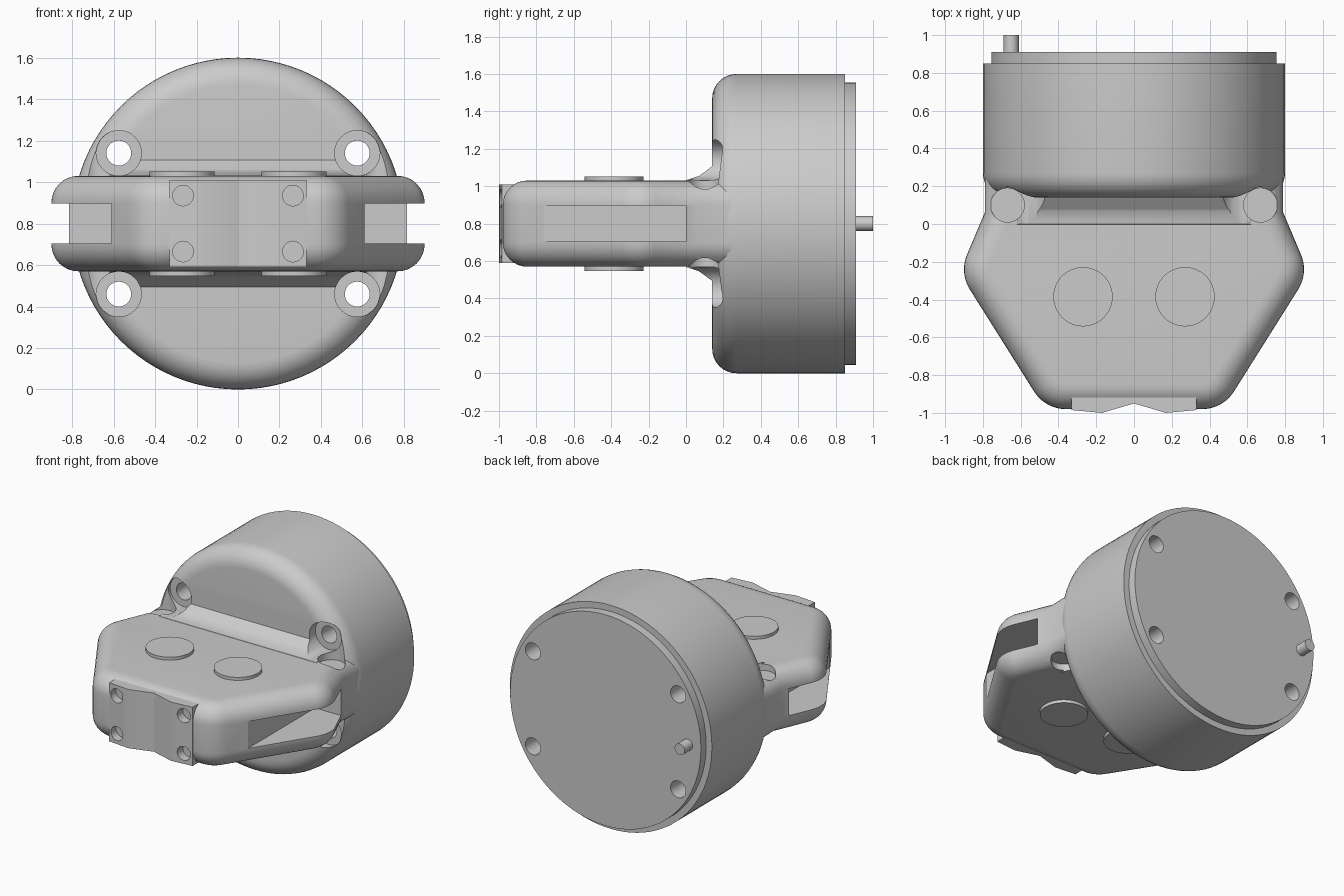
import bpy, bmesh
from math import sin, cos, pi, atan2, radians

if "Cube" in bpy.data.objects:
    bpy.data.objects.remove(bpy.data.objects["Cube"])


def finish(name, bm):
    bmesh.ops.recalc_face_normals(bm, faces=bm.faces)
    me = bpy.data.meshes.new(name)
    bm.to_mesh(me)
    bm.free()
    ob = bpy.data.objects.new(name, me)
    bpy.context.collection.objects.link(ob)
    return ob


def loft(name, rings):
    """Closed solid through rings of 3D points, capped at both ends."""
    bm = bmesh.new()
    vs = [[bm.verts.new(p) for p in ring] for ring in rings]
    n = len(rings[0])
    for a, b in zip(vs, vs[1:]):
        for i in range(n):
            j = (i + 1) % n
            bm.faces.new((a[i], a[j], b[j], b[i]))
    bm.faces.new(vs[0])
    bm.faces.new(vs[-1])
    return finish(name, bm)


def lathe(name, profile, centre, axis='Y', n=48):
    """Revolve (radius, position) pairs about an axis."""
    u, v = centre
    rings = []
    for r, t in profile:
        ring = [(u + r * cos(2 * pi * i / n), v + r * sin(2 * pi * i / n)) for i in range(n)]
        rings.append([(a, t, b) if axis == 'Y' else (a, b, t) for a, b in ring])
    return loft(name, rings)


def prism(name, pts, lo, hi, axis='Z'):
    place = (lambda a, b, t: (a, b, t)) if axis == 'Z' else (lambda a, b, t: (t, a, b))
    return loft(name, [[place(a, b, t) for a, b in pts] for t in (lo, hi)])


def offset_outline(core, r, steps=10):
    """Counter-clockwise polygon grown by r: round outer corners, mitred inner ones."""
    out, n = [], len(core)
    for i, (x, y) in enumerate(core):
        px, py = core[i - 1]
        qx, qy = core[(i + 1) % n]
        a0 = atan2(y - py, x - px) - pi / 2
        a1 = atan2(qy - y, qx - x) - pi / 2
        sweep = (a1 - a0 + pi) % (2 * pi) - pi
        if sweep < 0:
            a, d = a0 + sweep / 2, r / cos(sweep / 2)
            out.append((x + d * cos(a), y + d * sin(a)))
            continue
        for k in range(steps + 1):
            a = a0 + sweep * k / steps
            out.append((x + r * cos(a), y + r * sin(a)))
    return out


def cut(ob, cutters):
    bpy.context.view_layer.objects.active = ob
    for c in cutters:
        m = ob.modifiers.new('cut', 'BOOLEAN')
        m.operation, m.solver, m.object = 'DIFFERENCE', 'EXACT', c
        bpy.ops.object.modifier_apply(modifier=m.name)


arc = [k * pi / 16 for k in range(9)]

# Round body with a rolled front rim
R, F = 0.8, 0.13
body = lathe('round_body',
             [(R - F + F * sin(a), 0.14 + F - F * cos(a)) for a in arc] + [(R, 0.85)],
             (0, 0.8), n=96)
# Rear cover and locating pin
cover = lathe('rear_cover', [(0.755, 0.84), (0.755, 0.91)], (0, 0.8), n=96)
pin = lathe('locating_pin', [(0.04, 0.9), (0.04, 1.0)], (-0.65, 0.8), n=24)

# Hexagonal front block, rounded in plan and along its upper and lower edges
half = [(0.36, -0.78), (0.70, -0.24), (0.59, 0.02), (0.59, 0.3)]
core = half + [(-x, y) for x, y in reversed(half)]
layers = [(F * (1 - sin(a)), 0.57 + F - F * cos(a)) for a in arc]
layers = layers + [(d, 1.6 - z) for d, z in reversed(layers)]
block = loft('front_block',
             [[(x, y, z) for x, y in offset_outline(core, 0.2 - d)] for d, z in layers])

# Contact plate on the front of the block
plate = prism('contact_plate',
              [(-0.33, -0.9), (-0.33, -0.985), (-0.17, -1.0), (0, -0.95),
               (0.17, -1.0), (0.33, -0.985), (0.33, -0.9)], 0.59, 1.01)

# Sloped webs joining block and body, round pads above and below
webs = []
for s, side in ((1, 'upper'), (-1, 'lower')):
    z = lambda h: 0.8 + s * h
    webs.append(prism(side + '_web',
                      [(-0.01, z(0.22)), (0.0, z(0.232)), (0.07, z(0.255)), (0.145, z(0.31)),
                       (0.25, z(0.36)), (0.25, z(0.22))], -0.62, 0.62, 'X'))
    for x in (-0.27, 0.27):
        lathe(side + '_pad', [(0.157, z(0.2)), (0.157, z(0.252))], (x, -0.385), 'Z')

# Cutters: mounting holes, ear recesses, side slots, front groove, contact holes
bores, recesses, slots, contacts = [], [], [], []
for sx in (-1, 1):
    slots.append(prism('slot_cutter', [(sx * 0.61, -1.1), (sx * 1.1, -1.1),
                                       (sx * 1.1, 0.0), (sx * 0.61, 0.0)], 0.704, 0.896))
    for sz in (-1, 1):
        bores.append(lathe('bore_cutter', [(0.109, -0.1), (0.109, 0.21), (0.06, 0.21), (0.06, 1.1)],
                           (sx * 0.575, 0.8 + sz * 0.34), n=32))
        recesses.append(lathe('recess_cutter', [(0.09, 0.8 + sz * 0.185), (0.09, 0.8 + sz * 0.42)],
                              (sx * 0.67, 0.1), 'Z', 32))
        contacts.append(lathe('contact_cutter', [(0.05, -1.1), (0.05, -0.93)],
                              (sx * 0.265, 0.8 + sz * 0.135), n=20))
groove = prism('groove_cutter', [(-0.17, -1.1), (-0.17, -1.0), (0, -0.945),
                                 (0.17, -1.0), (0.17, -1.1)], 0.4, 1.2)

cut(body, bores + recesses)
cut(cover, bores)
cut(block, slots + recesses + contacts + [groove])
cut(plate, contacts)
for w in webs:
    cut(w, bores + recesses)
for c in bores + recesses + slots + contacts + [groove]:
    bpy.data.objects.remove(c)

# Smooth shading with crisp edges
for ob in bpy.context.collection.objects:
    ob.select_set(True)
bpy.context.view_layer.objects.active = body
bpy.ops.object.shade_smooth_by_angle(angle=radians(30))
